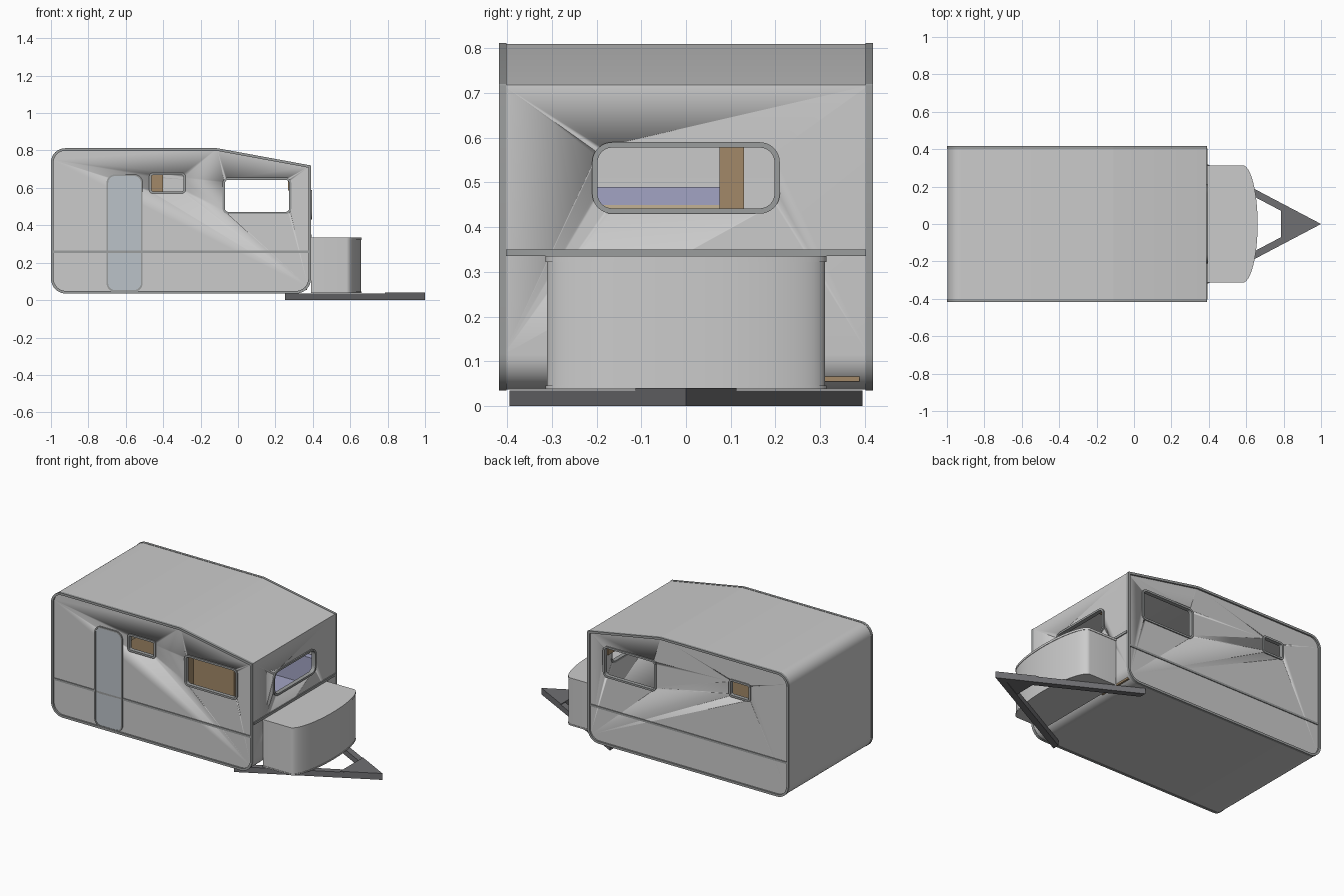
import bpy, bmesh, math
from mathutils import Vector

if "Cube" in bpy.data.objects:
    bpy.data.objects.remove(bpy.data.objects["Cube"])


def material(name, r, g, b):
    m = bpy.data.materials.new(name)
    m.diffuse_color = (r, g, b, 1)
    m.use_nodes = True
    m.node_tree.nodes["Principled BSDF"].inputs["Base Color"].default_value = m.diffuse_color
    return m


DARK = material("dark_grey", 0.16, 0.16, 0.17)
TRIM = material("trim_grey", 0.33, 0.34, 0.34)
WOOD = material("wood", 0.36, 0.25, 0.14)
TAN = material("tan", 0.55, 0.45, 0.3)
BLUE = material("cushion_blue", 0.36, 0.37, 0.55)
DOOR = material("door_grey_blue", 0.5, 0.54, 0.58)


def outline(corners, inset=0.0, seg=8):
    """Counter-clockwise convex outline from (u, v, radius) corners, moved inward by inset."""
    n, pts = len(corners), []
    for i in range(n):
        p0, p, p1 = (Vector(corners[(i + k) % n][:2]) for k in (-1, 0, 1))
        d0, d1 = (p - p0).normalized(), (p1 - p).normalized()
        n0, n1 = Vector((-d0.y, d0.x)), Vector((-d1.y, d1.x))
        mitre = (n0 + n1) / (1 + n0.dot(n1))
        r = corners[i][2]
        ri = max(r - inset, 0.001)
        c = p + mitre * (inset + ri)
        turn = d0.angle(d1)
        steps = max(1, round(seg * turn / (math.pi / 2)))
        start = math.atan2(-n0.y, -n0.x)
        for s in range(steps + 1):
            a = start + turn * s / steps
            pts.append((c.x + ri * math.cos(a), c.y + ri * math.sin(a)))
    return pts


def rect(u0, u1, v0, v1, r):
    return [(u0, v0, r), (u1, v0, r), (u1, v1, r), (u0, v1, r)]


PLACE = {"x": lambda u, v, t: (t, u, v),
         "y": lambda u, v, t: (u, t, v),
         "z": lambda u, v, t: (u, v, t)}


def extrude(name, axis, pts, a, b, mat=None, hole=None):
    """Extrude an outline along an axis; with hole (same point count) make a ring."""
    bm = bmesh.new()
    n = len(pts)

    def row(points, t):
        return [bm.verts.new(PLACE[axis](u, v, t)) for u, v in points]

    oa, ob = row(pts, a), row(pts, b)
    loops = [(oa, ob)]
    if hole:
        ia, ib = row(hole, a), row(hole, b)
        loops += [(oa, ia), (ia, ib), (ob, ib)]
    else:
        bm.faces.new(oa)
        bm.faces.new(ob)
    for p, q in loops:
        for i in range(n):
            j = (i + 1) % n
            bm.faces.new((p[i], p[j], q[j], q[i]))
    bmesh.ops.recalc_face_normals(bm, faces=bm.faces)
    mesh = bpy.data.meshes.new(name)
    bm.to_mesh(mesh)
    bm.free()
    ob = bpy.data.objects.new(name, mesh)
    bpy.context.collection.objects.link(ob)
    if mat:
        mesh.materials.append(mat)
    bpy.context.view_layer.objects.active = ob
    bpy.ops.object.select_all(action="DESELECT")
    ob.select_set(True)
    bpy.ops.object.shade_smooth_by_angle(angle=math.radians(30))
    return ob


def box(name, x0, x1, y0, y1, z0, z1, mat=None):
    return extrude(name, "z", [(x0, y0), (x1, y0), (x1, y1), (x0, y1)], z0, z1, mat)


def ring(name, axis, corners, width, a, b, mat=TRIM, grow=0.0):
    return extrude(name, axis, outline(corners, -grow), a, b, mat, outline(corners, width - grow))


# Body shell
BODY = [(-1, 0.035, 0.08), (0.39, 0.035, 0.08), (0.39, 0.72, 0.004),
        (-0.11, 0.812, 0.02), (-1, 0.812, 0.075)]
body = extrude("body_shell", "y", outline(BODY, 0.002), -0.408, 0.408)
big = rect(-0.082, 0.285, 0.46, 0.655, 0.03)
small_near = rect(-0.475, -0.28, 0.57, 0.68, 0.02)
small_far = rect(-0.735, -0.585, 0.57, 0.68, 0.02)
nose = rect(-0.21, 0.21, 0.43, 0.59, 0.045)
cutters = [
    extrude("cut_interior", "y", outline(BODY, 0.018), -0.392, 0.392),
    extrude("cut_big", "y", outline(big, 0.006), -0.6, 0.6),
    extrude("cut_near", "y", outline(small_near, 0.006), -0.6, -0.3),
    extrude("cut_far", "y", outline(small_far, 0.006), 0.3, 0.6),
    extrude("cut_nose", "x", outline(nose, 0.006), 0.3, 0.6)]
for c in cutters:
    m = body.modifiers.new(c.name, "BOOLEAN")
    m.operation, m.solver, m.object = "DIFFERENCE", "EXACT", c
    bpy.ops.object.select_all(action="DESELECT")
    bpy.context.view_layer.objects.active = body
    # keep the cut first in the stack so it can be applied cleanly
    bpy.ops.object.modifier_move_to_index(modifier=m.name, index=0)
    bpy.ops.object.modifier_apply(modifier=m.name)
    bpy.data.objects.remove(c)

# Edge trims, belt strips and side window frames
for side, s in (("near", -1), ("far", 1)):
    ring(side + "_edge_trim", "y", BODY, 0.014, s * 0.402, s * 0.418)
    box(side + "_belt_strip", -0.988, 0.378, min(s * 0.40, s * 0.413), max(s * 0.40, s * 0.413),
        0.252, 0.265, TRIM)
    ring(side + "_big_window_frame", "y", big, 0.012, s * 0.39, s * 0.415)
ring("near_small_window_frame", "y", small_near, 0.012, -0.39, -0.415)
ring("far_small_window_frame", "y", small_far, 0.012, 0.39, 0.415)
ring("nose_window_frame", "x", nose, 0.012, 0.37, 0.396)
box("nose_strip", 0.38, 0.394, -0.403, 0.403, 0.335, 0.35, TRIM)

# Door
door = rect(-0.703, -0.51, 0.045, 0.672, 0.045)
extrude("door_panel", "y", outline(door, 0.005), -0.413, -0.40, DOOR)
ring("door_frame", "y", door, 0.009, -0.402, -0.416)


# Front storage box with bowed face
def bow(g):
    arc = [math.radians(-90 + 180 * i / 32) for i in range(33)]
    return ([(0.39, -0.313 - g)]
            + [(0.58 + (0.08 + g) * math.cos(a), (0.313 + g) * math.sin(a)) for a in arc]
            + [(0.39, 0.313 + g)])


extrude("storage_box", "z", bow(-0.002), 0.042, 0.325)
extrude("storage_lid", "z", bow(0.001), 0.322, 0.335)
extrude("storage_base", "z", bow(0.001), 0.038, 0.046)

# Towing frame
for side, s in (("near", -1), ("far", 1)):
    extrude(side + "_tow_beam", "z",
            [(1, 0), (0.25, s * 0.395), (0.25, s * 0.353), (0.92, 0)], 0, 0.035, DARK)
extrude("tow_gusset", "z", [(1, 0), (0.785, 0.113), (0.785, -0.113)], 0.004, 0.04, DARK)

# Interior furniture
box("partition", -0.97, -0.40, 0.075, 0.13, 0.055, 0.77, WOOD)
box("bed_base", -0.975, -0.72, -0.385, 0.075, 0.42, 0.45, TAN)
box("bed_mattress", -0.975, -0.72, -0.385, 0.075, 0.45, 0.49, BLUE)
box("kitchen_unit", -0.40, -0.12, 0.13, 0.388, 0.055, 0.43, WOOD)
box("overhead_locker", 0.268, 0.37, 0.13, 0.388, 0.587, 0.70, WOOD)
box("bench_base", 0.0, 0.37, 0.16, 0.388, 0.055, 0.22, WOOD)
box("bench_cushion", 0.0, 0.37, 0.16, 0.388, 0.22, 0.26, BLUE)
box("bench_back", 0.0, 0.37, 0.35, 0.388, 0.26, 0.43, BLUE)
